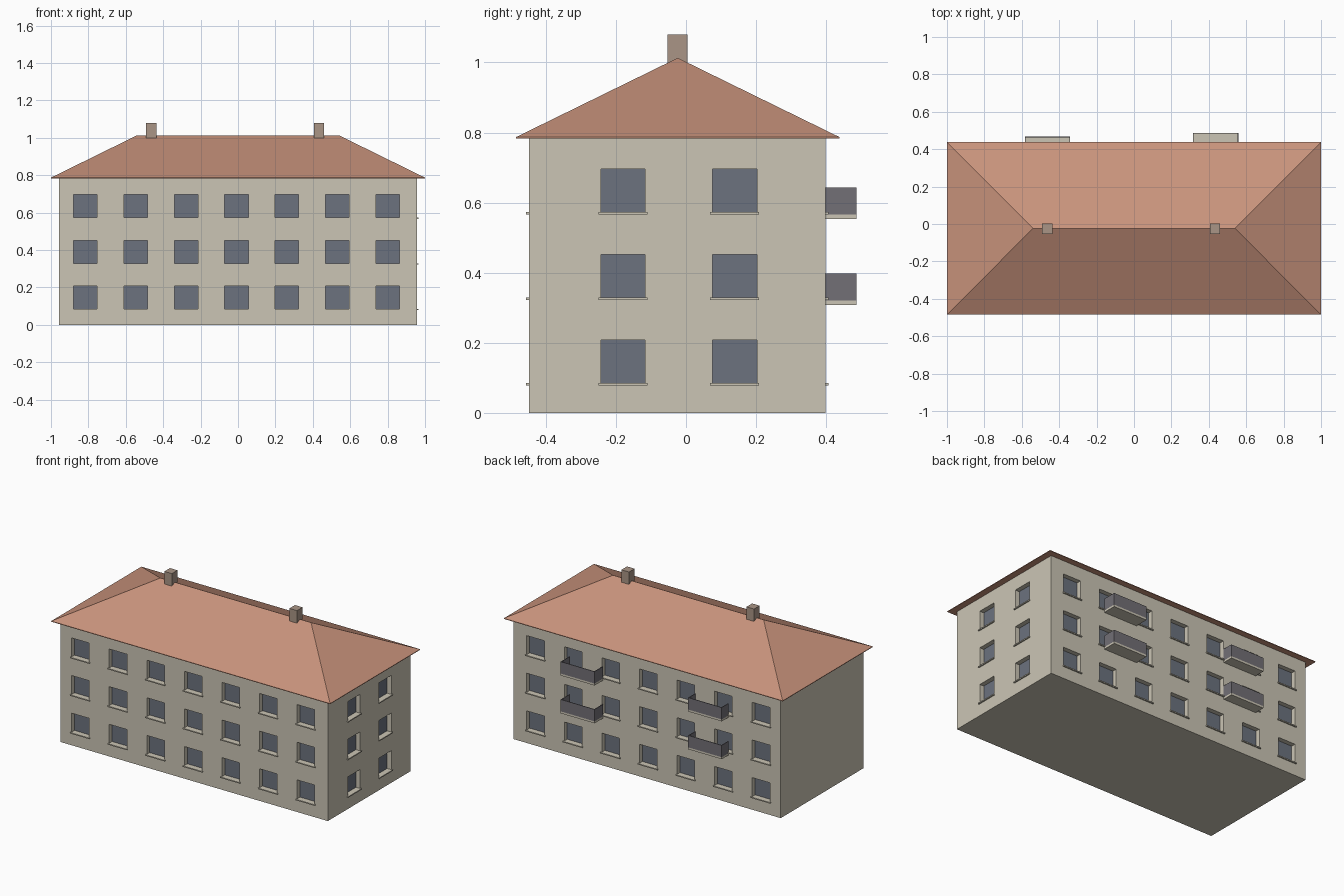
import bpy, bmesh
from mathutils import Matrix, Vector

if "Cube" in bpy.data.objects:
    bpy.data.objects.remove(bpy.data.objects["Cube"])


def material(name, rgb):
    m = bpy.data.materials.new(name)
    m.diffuse_color = (*rgb, 1)
    m.use_nodes = True
    m.node_tree.nodes["Principled BSDF"].inputs["Base Color"].default_value = m.diffuse_color
    return m


WALL = material("plaster", (0.60, 0.56, 0.46))
ROOF = material("roof_tile", (0.58, 0.29, 0.20))
GLASS = material("window_glass", (0.15, 0.17, 0.21))
RAIL = material("rail_metal", (0.17, 0.16, 0.18))
BRICK = material("chimney_brick", (0.40, 0.30, 0.24))


def boxes(name, spans, mat=None):
    """One object made of boxes, each given by two opposite corners."""
    bm = bmesh.new()
    for a, b in spans:
        a, b = Vector(a), Vector(b)
        size = [abs(v) for v in b - a]
        bmesh.ops.create_cube(bm, matrix=Matrix.Translation((a + b) / 2) @ Matrix.Diagonal((*size, 1)))
    return finish(name, bm, mat)


def finish(name, bm, mat):
    bmesh.ops.recalc_face_normals(bm, faces=bm.faces)
    mesh = bpy.data.meshes.new(name)
    bm.to_mesh(mesh)
    bm.free()
    ob = bpy.data.objects.new(name, mesh)
    bpy.context.collection.objects.link(ob)
    if mat:
        mesh.materials.append(mat)
    return ob


# Main dimensions
X, Y0, Y1, EAVE, RIDGE = 0.958, -0.448, 0.398, 0.785, 1.013
DEPTH = 0.03
COLUMNS = [-0.008 + 0.2695 * i for i in range(-3, 4)]
FLOORS = [0.085, 0.329, 0.573]


def front(u, d, z): return (u, Y0 - d, z)
def back(u, d, z): return (u, Y1 + d, z)
def right(u, d, z): return (X + d, u, z)


# Windows on three walls: opening, glass and sill (d is distance out of the wall)
cuts, panes, sills = [], [], []
for place, centres in ((front, COLUMNS), (back, COLUMNS), (right, [-0.18, 0.139])):
    for u in centres:
        for z in FLOORS:
            l, r, top = u - 0.063, u + 0.063, z + 0.123
            cuts.append((place(l, -DEPTH - 0.004, z), place(r, 0.05, top)))
            panes.append((place(l, -DEPTH - 0.004, z), place(r, -DEPTH, top)))
            sills.append((place(u - 0.07, -0.004, z - 0.007), place(u + 0.07, 0.008, z)))

walls = boxes("walls", [((-X, Y0, 0), (X, Y1, EAVE))], WALL)
cutter = boxes("window_cutter", cuts)
cutter.hide_render = True
cutter.hide_viewport = True
mod = walls.modifiers.new("window_openings", 'BOOLEAN')
mod.object = cutter
mod.operation = 'DIFFERENCE'
mod.solver = 'EXACT'
boxes("window_panes", panes, GLASS)
boxes("window_sills", sills, WALL)

# Hipped roof with flat soffit
bm = bmesh.new()
rim = [(-1, -0.485), (1, -0.485), (1, 0.438), (-1, 0.438)]
low = [bm.verts.new((x, y, EAVE - 0.002)) for x, y in rim]
eave = [bm.verts.new((x, y, EAVE + 0.002)) for x, y in rim]
left_end, right_end = (bm.verts.new((x, -0.0235, RIDGE)) for x in (-0.54, 0.54))
bm.faces.new(low)
for i in range(4):
    j = (i + 1) % 4
    bm.faces.new((low[i], low[j], eave[j], eave[i]))
bm.faces.new((eave[0], eave[1], right_end, left_end))
bm.faces.new((eave[1], eave[2], right_end))
bm.faces.new((eave[2], eave[3], left_end, right_end))
bm.faces.new((eave[3], eave[0], left_end))
finish("hip_roof", bm, ROOF)

# Chimneys
boxes("chimneys", [((x - 0.027, -0.053, 0.95), (x + 0.027, 0.004, 1.08)) for x in (-0.464, 0.433)], BRICK)

# Balconies: slab with three thin rail panels
T = 0.004
slabs, rails = [], []
for x0, x1, y in ((-0.583, -0.342, 0.467), (0.315, 0.558, 0.487)):
    for z in (0.308, 0.553):
        s, t = z + 0.013, z + 0.09
        slabs.append(((x0, Y1 - 0.005, z), (x1, y, s)))
        rails.append(((x0, y - T, s), (x1, y, t)))
        rails += [((x, Y1, s), (x + T, y - T, t)) for x in (x0, x1 - T)]
boxes("balcony_slabs", slabs, WALL)
boxes("balcony_rails", rails, RAIL)
